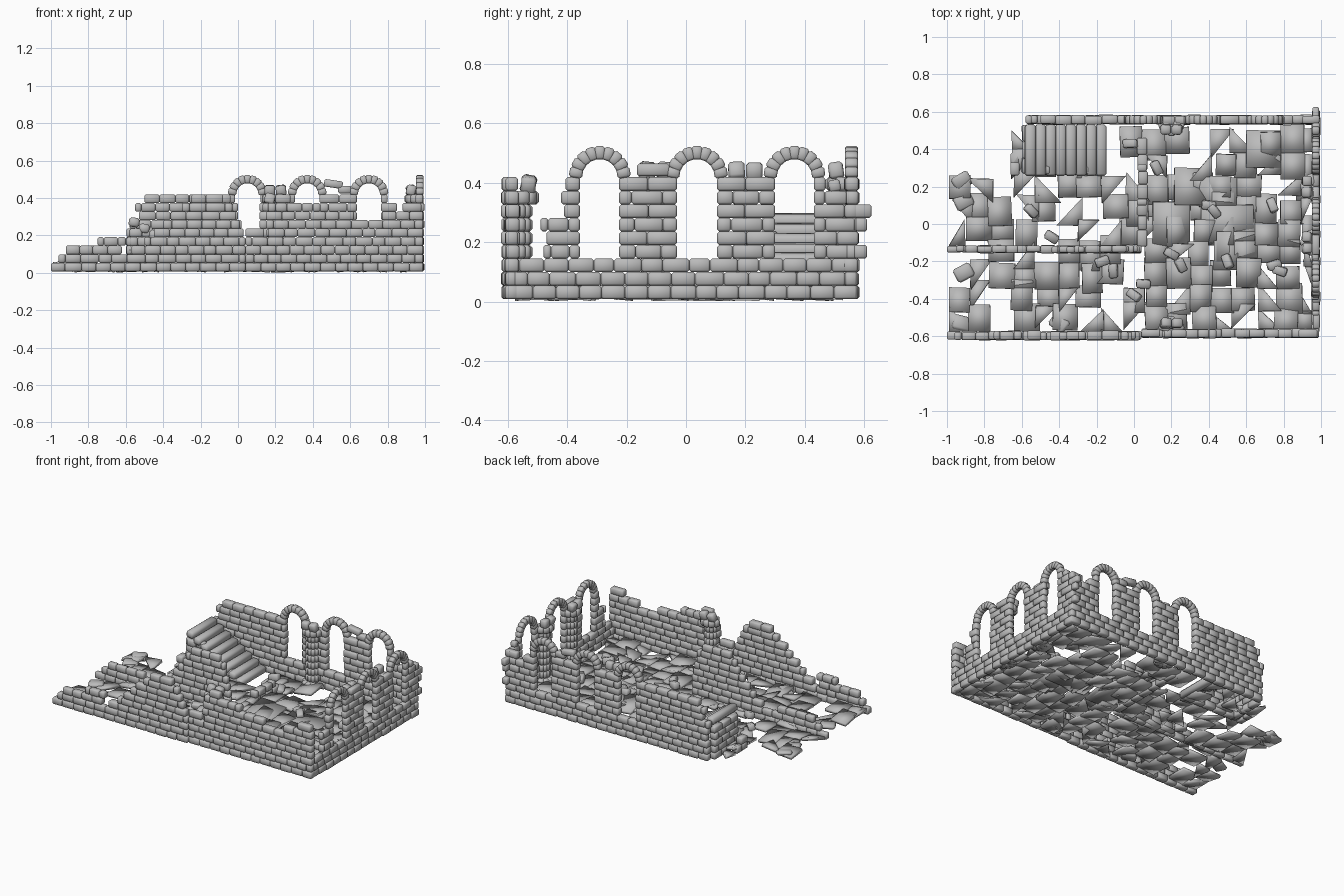
import bpy, bmesh, math, random
from mathutils import Matrix, Vector, Euler

random.seed(4)
if "Cube" in bpy.data.objects:
    bpy.data.objects.remove(bpy.data.objects["Cube"])

stone = bpy.data.materials.new("grey_stone")
stone.use_nodes = True
GREY = (0.5, 0.5, 0.5, 1)
stone.diffuse_color = GREY
stone.node_tree.nodes["Principled BSDF"].inputs["Base Color"].default_value = GREY

COURSE = 0.0456
BRICK = 0.08


def jit(a):
    return random.uniform(-a, a)


def block(bm, centre, size, rot=(0, 0, 0)):
    m = Matrix.LocRotScale(Vector(centre), Euler(rot), Vector(size))
    bmesh.ops.create_cube(bm, size=1, matrix=m)


def finish(name, bm, bevel=0.007):
    mesh = bpy.data.meshes.new(name)
    bmesh.ops.recalc_face_normals(bm, faces=bm.faces)
    bm.to_mesh(mesh)
    bm.free()
    mesh.materials.append(stone)
    ob = bpy.data.objects.new(name, mesh)
    bpy.context.collection.objects.link(ob)
    for p in mesh.polygons:
        p.use_smooth = True
    if bevel:
        mod = ob.modifiers.new("worn_edges", "BEVEL")
        mod.width = bevel
        mod.segments = 1
        mod.limit_method = "NONE"


def place(axis, u, across, z):
    return (u, across, z) if axis == "x" else (across, u, z)


# Courses of bricks; each course is a list of solid spans along the wall
def wall(name, axis, across, courses, depth=0.045, arches=(), caps=()):
    bm = bmesh.new()
    for row, spans in enumerate(courses):
        z = 0.008 + (row + 0.5) * COURSE
        for a, b in spans:
            n = max(1, round((b - a) / BRICK))
            step = (b - a) / n
            cuts = [a + i * step for i in range(n + 1)]
            if row % 2 and n > 1:
                cuts = [a] + [a + (i + 0.5) * step for i in range(n)] + [b]
            for i in range(1, len(cuts) - 1):
                cuts[i] += jit(0.008)
            for lo, hi in zip(cuts, cuts[1:]):
                size = place(axis, hi - lo, depth + jit(0.005), COURSE)
                block(bm, place(axis, (lo + hi) / 2, across + jit(0.003), z), size)
    # Round arches of wedge stones
    for centre in arches:
        for i in range(9):
            t = math.pi * (i + 0.5) / 9
            u, z = centre + 0.081 * math.cos(t), 0.42 + 0.081 * math.sin(t)
            rot = (0, math.pi / 2 - t, 0) if axis == "x" else (t - math.pi / 2, 0, 0)
            block(bm, place(axis, u, across, z), place(axis, 0.035, depth, 0.045), rot)
    # Loose stones left on top
    for u, z, length, height, tilt in caps:
        rot = (0, -tilt, 0) if axis == "x" else (tilt, 0, 0)
        block(bm, place(axis, u, across, z), place(axis, length, depth, height), rot)
    finish(name, bm)


# Back wall with three arched openings
piers = [(0.115, 0.305), (0.435, 0.635), (0.765, 0.99)]
back = [[(-0.57, 0.99)]] * 3
back += [[(left, -0.015)] + piers for left in (-0.56, -0.57, -0.58, -0.53)]
back += [[(-0.55, -0.015)] + piers[:2] + [(0.765, 0.85), (0.9, 0.99)]]
back += [[(-0.5, -0.015), (0.12, 0.305), (0.435, 0.635), (0.765, 0.8)]]
wall("back_wall", "x", 0.557, back, arches=(0.05, 0.37, 0.7),
     caps=[(0.51, 0.475, 0.1, 0.04, -0.15), (0.57, 0.445, 0.07, 0.04, 0)])

# Right end wall with three arched openings
right = [[(-0.6, 0.575)], [(-0.58, 0.575)], [(-0.56, 0.575)]]
mid = [(-0.225, -0.03), (0.105, 0.3)]
ends = [(0.43, 0.61), (0.43, 0.58), (0.43, 0.61), (0.43, 0.625), (0.43, 0.58)]
starts = (-0.48, -0.47, -0.49, -0.41, -0.42)
right += [[(s, -0.357)] + mid + [e] for s, e in zip(starts, ends)]
right += [[(-0.405, -0.357), (-0.225, -0.03), (0.105, 0.3), (0.43, 0.47)]]
wall("right_wall", "y", 0.972, right, arches=(-0.29, 0.037, 0.365), depth=0.04,
     caps=[(-0.11, 0.443, 0.11, 0.042, 0), (0.5, 0.39, 0.04, 0.04, 0.2)])

# Front wall in two slightly offset lengths
wall("front_wall_left", "x", -0.597,
     [[(-1, 0.04)], [(-0.96, 0.04)], [(-0.92, -0.62), (-0.57, 0.04)],
      [(-0.75, -0.6), (-0.5, 0.04)], [(-0.45, 0.03)], [(-0.4, 0.01)],
      [(-0.36, -0.01)], [(-0.3, -0.03)], [(-0.25, -0.08)]])
wall("front_wall_right", "x", -0.585,
     [[(0.04, 0.99)]] * 4 + [[(0.04, 0.14), (0.16, 0.99)], [(0.15, 0.99)],
      [(0.15, 0.62), (0.77, 0.99)], [(0.16, 0.44), (0.88, 0.98)], [(0.2, 0.28)]])

# Middle cross wall
wall("middle_wall", "x", -0.135,
     [[(-1, 0.04)], [(-0.95, 0.04)], [(-0.9, -0.62), (-0.5, 0.04)],
      [(-0.44, 0.04)], [(-0.4, 0.03)], [(-0.36, 0.02)], [(-0.32, 0)],
      [(-0.3, 0)], [(-0.26, -0.04)]], depth=0.038)

# Low brick kerb between the two floors
wall("floor_kerb", "y", 0.045, [[(-0.12, 0.46)], [(0.1, 0.32)]], depth=0.05)

# Staircase and the brickwork that carries it
bm = bmesh.new()
for i in range(8):
    x, z = -0.555 + i * 0.054, 0.27 - i * 0.033
    block(bm, (x, 0.395, z), (0.058, 0.275, 0.05), (0, 0.15, 0))
finish("stair_steps", bm, 0.012)
wall("stair_side_wall", "x", 0.285,
     [[(-0.58, r)] for r in (-0.17, -0.24, -0.31, -0.38, -0.45)])
wall("stair_end_wall", "y", -0.575, [[(0.27, 0.53)]] * 5)
wall("stair_end_stub", "y", -0.64, [[(0.26, 0.38)], [(0.26, 0.33)]])

# Half-round pilasters of radial stones, flared at foot and head
for n, (cx, cy, face, rows) in enumerate([(0.2, 0.54, -90, 9), (0.2, -0.565, 90, 8),
                                          (0.96, 0.2, 180, 9), (0.96, -0.1, 180, 9)]):
    bm = bmesh.new()
    for row in range(rows):
        rad = 0.07 if row in (0, rows - 1) else 0.048
        for k in range(5):
            t = math.radians(face + (k - 2) * 36)
            c = (cx + rad * 0.55 * math.cos(t), cy + rad * 0.55 * math.sin(t),
                 0.008 + (row + 0.5) * COURSE)
            block(bm, c, (rad * 0.9, rad * 0.6, COURSE), (0, 0, t))
    # Broken stones on the head
    t = math.radians(face)
    for side in (-1, 1):
        c = (cx + 0.035 * math.cos(t) + side * 0.03 * math.sin(t),
             cy + 0.035 * math.sin(t) + side * 0.03 * math.cos(t), 0.03 + rows * COURSE)
        block(bm, c, (0.05, 0.055, 0.055), (jit(0.3), jit(0.3), t))
    finish("pilaster_%d" % (n + 1), bm, 0.009)


# Broken paving: flat slabs, wedges and three-sided shards
def slab(bm, x, y, size, sides, tilt, z):
    corners = [(-1, -1), (1, -1), (1, 1), (-1, 1)]
    if sides == 3:
        corners.pop(random.randrange(4))
    rot = Euler((jit(tilt), jit(tilt), jit(0.04))).to_matrix()
    rings = []
    for h in (-0.01, 0.01):
        ring = []
        for cx, cy in corners:
            p = rot @ Vector((cx * size[0] / 2, cy * size[1] / 2, h)) + Vector((x, y, z))
            p.x = min(max(p.x, -0.99), 0.955)
            p.y = min(max(p.y, -0.575), 0.54)
            p.z = max(p.z, 0.002 if h < 0 else 0.01)
            ring.append(bm.verts.new(p))
        rings.append(ring)
    low, top = rings
    bm.faces.new(low[::-1])
    bm.faces.new(top)
    for i in range(sides):
        j = (i + 1) % sides
        bm.faces.new((low[i], low[j], top[j], top[i]))


bm = bmesh.new()
CELL = 0.118
for i in range(17):
    for j in range(10):
        x, y = -0.94 + i * CELL, -0.51 + j * CELL
        if y > 0.54 or (x < -0.6 and y > 0.25):
            continue
        east = x > 0.05
        if random.random() > (0.96 if east else 0.8):
            continue
        sides = 3 if random.random() < (0.25 if east else 0.45) else 4
        size = (CELL * random.uniform(0.9, 1.2), CELL * random.uniform(0.95, 1.4))
        slab(bm, x + jit(0.02), y + jit(0.02), size, sides, 0.18, 0.02 + random.random() * 0.02)
# Larger fallen slabs in the main room
for x, y, w, d in [(0.2, 0.0, 0.2, 0.24), (0.3, 0.2, 0.17, 0.2), (0.5, 0.0, 0.28, 0.2),
                   (0.45, 0.17, 0.2, 0.16), (0.55, -0.12, 0.22, 0.16), (0.7, 0.4, 0.2, 0.2)]:
    slab(bm, x, y, (w, d), 4, 0.2, 0.035)
finish("broken_paving", bm, 0)

# Fallen bricks and the rough boulders at the open end
bm = bmesh.new()
for x, y in [(-0.02, 0.43), (0.12, 0.3), (0.4, 0.1), (0.43, 0.07), (0.74, 0.1), (-0.44, -0.07),
             (-0.17, -0.2), (-0.11, -0.25), (0, -0.38), (0.25, -0.22), (0.5, -0.2),
             (0.78, -0.25), (0.2, -0.16), (0.05, -0.32), (0.75, -0.22), (-0.55, 0.07)]:
    block(bm, (x, y, 0.055), (0.075, 0.045, 0.045), (jit(0.3), jit(0.3), jit(1.5)))
finish("fallen_bricks", bm)
bm = bmesh.new()
for x, y in [(-0.92, 0.23), (-0.91, 0.12), (-0.91, -0.26), (-0.92, -0.53), (-0.4, -0.53)]:
    block(bm, (x, y, 0.035), (0.1, 0.08, 0.03), (jit(0.25), jit(0.25), jit(0.7)))
finish("end_boulders", bm, 0.012)
